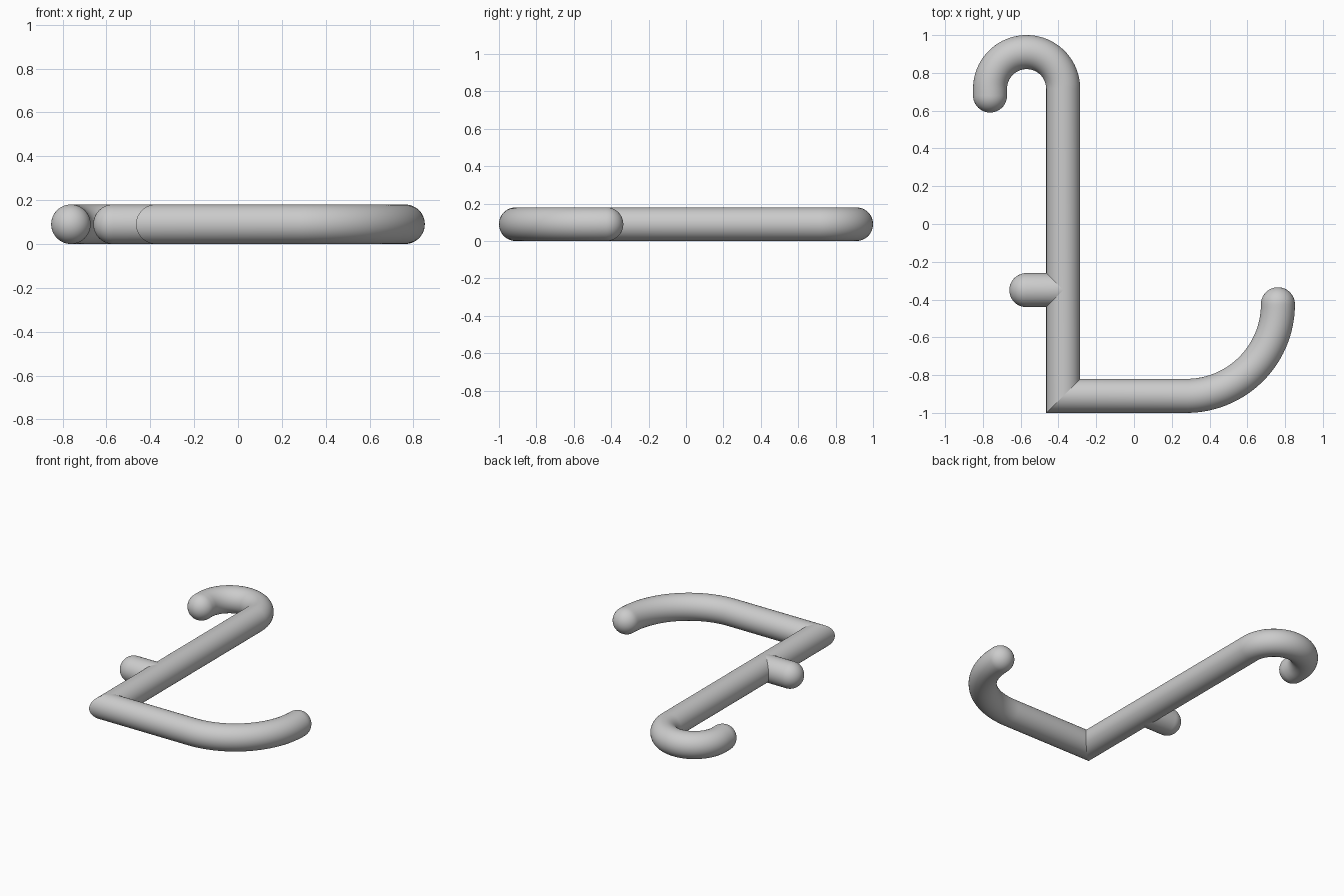
import bpy, bmesh, math
from mathutils import Vector

cube = bpy.data.objects.get("Cube")
if cube:
    bpy.data.objects.remove(cube, do_unlink=True)

R = 0.09          # tube radius
SIDES = 48
CAP_STEPS = 12
UP = Vector((0, 0, 1))

grey = bpy.data.materials.new("plain grey")
grey.use_nodes = True
colour = (0.6, 0.6, 0.6, 1)
grey.diffuse_color = colour
grey.node_tree.nodes["Principled BSDF"].inputs["Base Color"].default_value = colour


def arc(cx, cy, radius, start, end, steps):
    """Points on a horizontal arc, angles in degrees."""
    angles = [math.radians(start + (end - start) * i / steps) for i in range(steps + 1)]
    return [(cx + radius * math.cos(a), cy + radius * math.sin(a)) for a in angles]


def round_tube(name, path):
    """Sweep a circle along a flat path, with mitred corners and domed ends."""
    pts = [Vector((x, y, R)) for x, y in path]
    dirs = [(b - a).normalized() for a, b in zip(pts, pts[1:])]
    rings = []    # centre, sideways vector, vertical radius, sharp corner
    dome = [math.pi / 2 * i / CAP_STEPS for i in range(1, CAP_STEPS)]

    def side(d):
        return UP.cross(d)

    for a in reversed(dome):
        rings.append((pts[0] - dirs[0] * R * math.sin(a),
                      side(dirs[0]) * R * math.cos(a), R * math.cos(a), False))
    rings.append((pts[0], side(dirs[0]) * R, R, False))
    for p, d0, d1 in zip(pts[1:-1], dirs, dirs[1:]):
        mid = (d0 + d1).normalized()
        rings.append((p, side(mid) * R / mid.dot(d0), R, d0.dot(d1) < 0.8))
    rings.append((pts[-1], side(dirs[-1]) * R, R, False))
    for a in dome:
        rings.append((pts[-1] + dirs[-1] * R * math.sin(a),
                      side(dirs[-1]) * R * math.cos(a), R * math.cos(a), False))

    bm = bmesh.new()
    loops = []
    for centre, across, rise, _ in rings:
        turns = [math.tau * k / SIDES for k in range(SIDES)]
        loops.append([bm.verts.new(centre + across * math.cos(t) + UP * rise * math.sin(t))
                      for t in turns])
    for lo, hi in zip(loops, loops[1:]):
        for k in range(SIDES):
            n = (k + 1) % SIDES
            bm.faces.new((lo[k], lo[n], hi[n], hi[k]))
    # Close the domes at their poles
    for loop, tip in ((loops[0], pts[0] - dirs[0] * R), (loops[-1], pts[-1] + dirs[-1] * R)):
        pole = bm.verts.new(tip)
        for k in range(SIDES):
            bm.faces.new((loop[k], loop[(k + 1) % SIDES], pole))
    bmesh.ops.recalc_face_normals(bm, faces=bm.faces)
    for f in bm.faces:
        f.smooth = True
    for loop, ring in zip(loops, rings):
        if ring[3]:
            for k in range(SIDES):
                bm.edges.get((loop[k], loop[(k + 1) % SIDES])).smooth = False

    mesh = bpy.data.meshes.new(name)
    bm.to_mesh(mesh)
    bm.free()
    mesh.materials.append(grey)
    obj = bpy.data.objects.new(name, mesh)
    bpy.context.collection.objects.link(obj)
    return obj


# Long bar: hooked end, straight shaft, mitred corner, foot and upturned sweep
SHAFT_X, FOOT_Y, END_X = -0.375, -0.91, 0.762
hook_r = (SHAFT_X + END_X) / 2
hook = arc(SHAFT_X - hook_r, 0.91 - hook_r, hook_r, 180, 0, 40)
sweep_r = 0.485
sweep = arc(END_X - sweep_r, FOOT_Y + sweep_r, sweep_r, -90, 0, 40)
round_tube("hooked_bar", [(-END_X, 0.68)] + hook + [(SHAFT_X, FOOT_Y)] + sweep)

# Short peg on the side of the shaft
round_tube("side_peg", [(-0.57, -0.35), (SHAFT_X, -0.35)])
